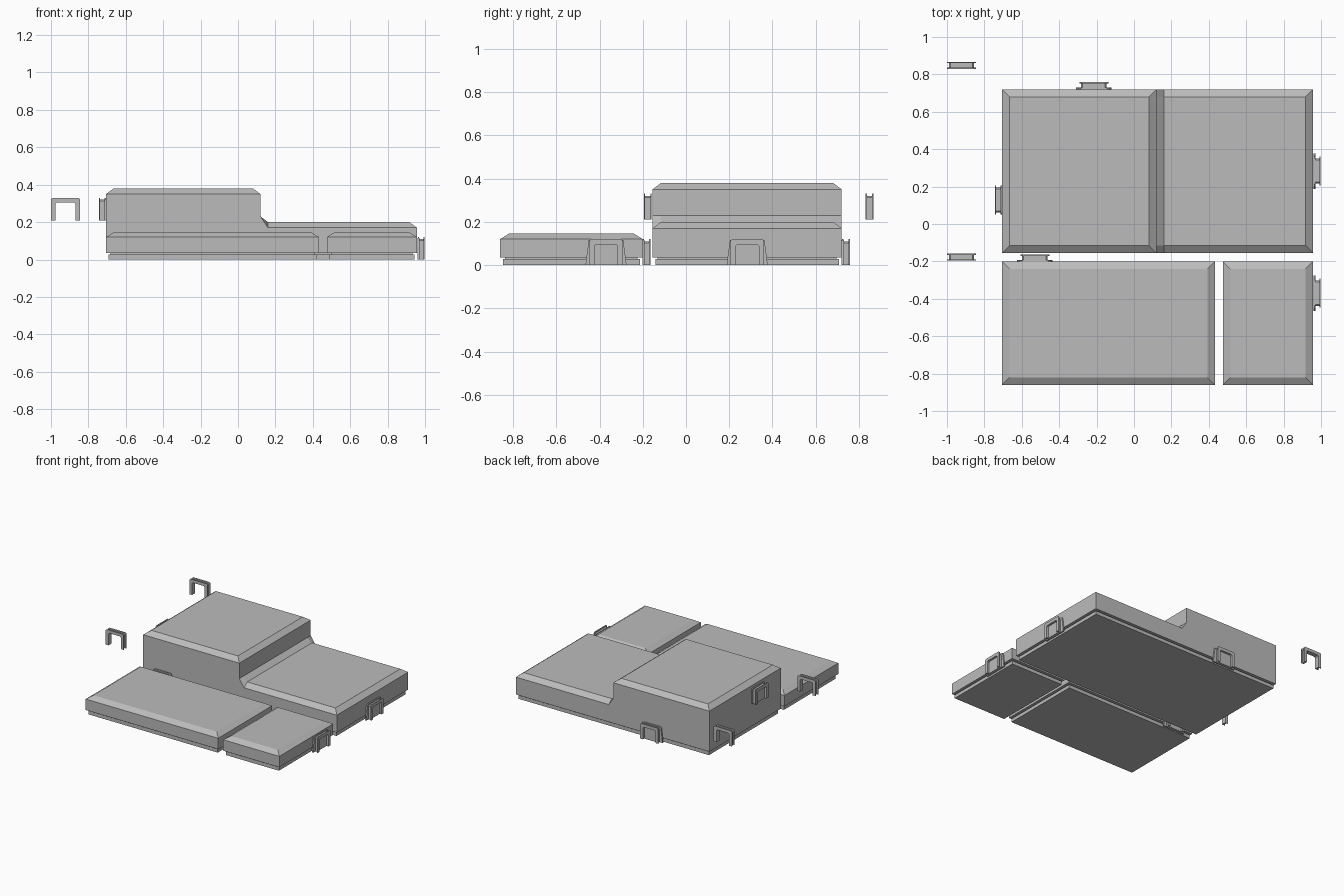
import bpy, bmesh
from math import radians

cube = bpy.data.objects.get("Cube")
if cube:
    bpy.data.objects.remove(cube)

grey = bpy.data.materials.new("plain grey")
grey.use_nodes = True
COLOUR = (0.5, 0.5, 0.5, 1)
grey.diffuse_color = COLOUR
grey.node_tree.nodes["Principled BSDF"].inputs["Base Color"].default_value = COLOUR


def loft(bm, sections):
    """Skin a closed solid through (y, [(x, z), ...]) sections."""
    rings = [[bm.verts.new((x, y, z)) for x, z in pts] for y, pts in sections]
    for a, b in zip(rings, rings[1:]):
        for i in range(len(a)):
            j = (i + 1) % len(a)
            bm.faces.new((a[i], a[j], b[j], b[i]))
    bm.faces.new(rings[0])
    bm.faces.new(rings[-1][::-1])


def prism(bm, pts, y0, y1):
    loft(bm, [(y0, pts), (y1, pts)])


def box(bm, x0, x1, y0, y1, z0, z1):
    prism(bm, [(x0, z0), (x0, z1), (x1, z1), (x1, z0)], y0, y1)


def finish(bm, name, location=(0, 0, 0), turn=0):
    bmesh.ops.dissolve_degenerate(bm, dist=1e-5, edges=bm.edges)
    bmesh.ops.recalc_face_normals(bm, faces=bm.faces)
    mesh = bpy.data.meshes.new(name)
    bm.to_mesh(mesh)
    bm.free()
    mesh.materials.append(grey)
    obj = bpy.data.objects.new(name, mesh)
    obj.location = location
    obj.rotation_euler.z = radians(turn)
    bpy.context.collection.objects.link(obj)
    return obj


INSET, DROP = 0.04, 0.03      # chamfer around the tops
SKIRT = 0.035                 # underside of each shell


def shell(name, inner, outer, y0, y1):
    """Chamfered shell: outer section on the end walls, inner along the top."""
    bm = bmesh.new()
    loft(bm, [(y0, outer), (y0 + INSET, inner), (y1 - INSET, inner), (y1, outer)])
    bmesh.ops.remove_doubles(bm, verts=bm.verts, dist=1e-5)
    finish(bm, name)


def base(name, x0, x1, y0, y1):
    """Recessed tray with a narrow shadow groove above it."""
    bm = bmesh.new()
    for d, z0, z1 in ((0.013, 0, 0.027), (0.024, 0.027, SKIRT)):
        box(bm, x0 + d, x1 - d, y0 + d, y1 - d, z0, z1)
    finish(bm, name)


# Stepped main block: tall left half, low right half, sloped valley between
L, M, R, V = -0.705, 0.12, 0.957, 0.16
HI, LO = 0.38, 0.20
inner = [(L, SKIRT), (L, HI - DROP), (L + INSET, HI), (M - INSET, HI),
         (M, HI - DROP), (M, 0.23), (V, LO), (R - INSET, LO),
         (R, LO - DROP), (R, SKIRT)]
outer = [(L, SKIRT), (L, HI - DROP), (L, HI - DROP), (M, HI - DROP),
         (M, HI - DROP), (M, 0.23), (V, LO - DROP), (R, LO - DROP),
         (R, LO - DROP), (R, SKIRT)]
shell("stepped_main_shell", inner, outer, -0.155, 0.72)
base("main_base", L, R, -0.155, 0.72)

# Two low front blocks
for name, x0, x1 in (("wide_front", L, 0.432), ("narrow_front", 0.475, R)):
    top, edge = 0.145, 0.12
    inner = [(x0, SKIRT), (x0, edge), (x0 + INSET, top),
             (x1 - INSET, top), (x1, edge), (x1, SKIRT)]
    outer = [(x0, SKIRT), (x0, edge), (x0, edge),
             (x1, edge), (x1, edge), (x1, SKIRT)]
    shell(name + "_shell", inner, outer, -0.86, -0.2)
    base(name + "_base", x0, x1, -0.86, -0.2)


def arch(w, h, t, c=0.008):
    """Upside-down U with clipped corners, centred on x."""
    a, b = w / 2, w / 2 - t
    half = [(a, 0), (a, h - c), (a - c, h)]
    hole = [(b - c, h - t), (b, h - t - c), (b, 0)]
    left = [(-x, z) for x, z in half] + []
    right = half[::-1]
    return left + right + hole[::-1] + [(-x, z) for x, z in hole]


def clip(name, location, turn=0, panel=False, flange=False):
    """Channel-section clip whose back lies on local y = 0."""
    bm = bmesh.new()
    prism(bm, arch(0.155, 0.12, 0.024), 0, 0.006)
    prism(bm, arch(0.135, 0.11, 0.014), 0.006, 0.030)
    prism(bm, arch(0.155, 0.12, 0.024), 0.030, 0.036)
    if panel:
        box(bm, -0.058, 0.058, -0.002, 0.02, 0, 0.1)
    if flange:
        prism(bm, [(-0.095, 0), (-0.08, 0.115), (0.08, 0.115), (0.095, 0)],
              -0.002, 0.008)
    finish(bm, name, location, turn)


# Clips on the walls
clip("right_main_clip", (0.962, 0.283, 0), -90, True, True)
clip("right_front_clip", (0.962, -0.37, 0), -90, True, True)
clip("back_clip", (-0.215, 0.722, 0), 0, True, True)
clip("gap_clip", (-0.53, -0.2, 0), 0, True, True)
clip("left_wall_clip", (-0.707, 0.128, 0.21), 90, True)

# Loose clips standing off to the side
for name, y in (("loose_back_clip", 0.83), ("loose_front_clip", -0.195)):
    clip(name, (-0.922, y, 0.21))
